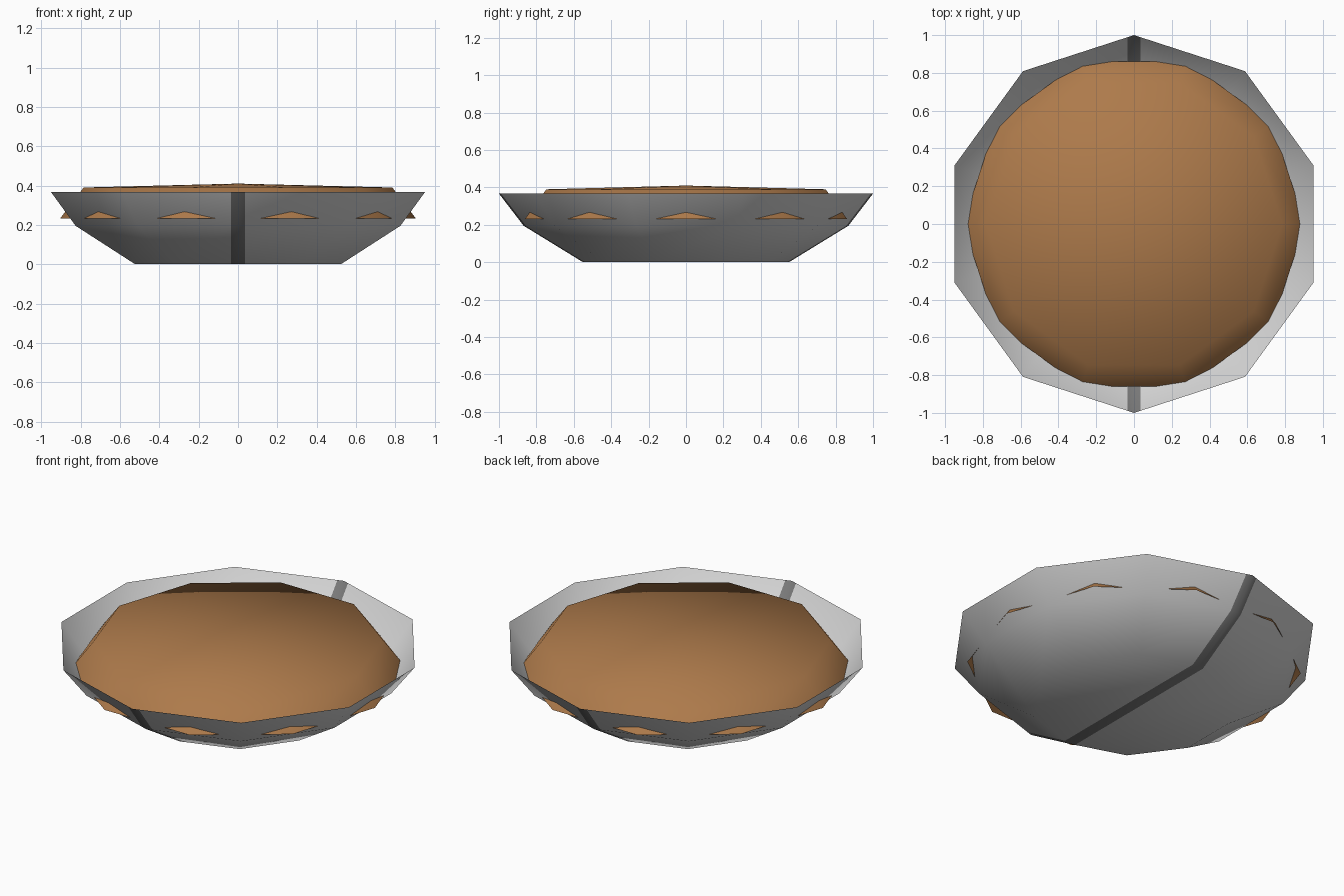
import bpy, bmesh, math

if "Cube" in bpy.data.objects:
    bpy.data.objects.remove(bpy.data.objects["Cube"])

SIDES = 10

def material(name, rgb):
    m = bpy.data.materials.new(name)
    m.diffuse_color = (*rgb, 1)
    m.use_nodes = True
    m.node_tree.nodes["Principled BSDF"].inputs["Base Color"].default_value = m.diffuse_color
    return m

tin_grey = material("tin grey", (0.66, 0.66, 0.66))
dark_grey = material("dark grey", (0.195, 0.195, 0.195))
crust_brown = material("crust brown", (0.42, 0.195, 0.07))

def lathe(bm, profile, start):
    """Join rings of (radius, height); radius 0 closes with a fan."""
    rings = []
    for r, z in profile:
        n = SIDES if r > 0 else 1
        rings.append([bm.verts.new((r * math.cos(start + math.tau * i / SIDES),
                                    r * math.sin(start + math.tau * i / SIDES), z))
                      for i in range(n)])
    for a, b in zip(rings, rings[1:]):
        for i in range(SIDES):
            j = (i + 1) % SIDES
            if len(b) == 1:
                bm.faces.new((a[i], a[j], b[0]))
            else:
                bm.faces.new((a[i], a[j], b[j], b[i]))
    return rings

def finish(bm, name, mats):
    for f in bm.faces:
        f.smooth = True
    me = bpy.data.meshes.new(name)
    bm.to_mesh(me)
    bm.free()
    for m in mats:
        me.materials.append(m)
    ob = bpy.data.objects.new(name, me)
    bpy.context.collection.objects.link(ob)
    return ob

# Thin dish with a flat base and flared sides
bm = bmesh.new()
rings = lathe(bm, [(0.55, 0), (0.868, 0.195), (1.0, 0.367)], math.pi / 2)
bm.faces.new(list(reversed(rings[0])))
# Dark stripe cut across the dish from front to back
for x in (-0.035, 0.035):
    bmesh.ops.bisect_plane(bm, geom=bm.verts[:] + bm.edges[:] + bm.faces[:],
                           plane_co=(x, 0, 0), plane_no=(1, 0, 0))
for f in bm.faces:
    f.material_index = int(abs(f.calc_center_median().x) < 0.035)
finish(bm, "pie_dish", [tin_grey, dark_grey])

# Crust lid: sloped edge poking through the dish sides, shallow peaked top
bm = bmesh.new()
lathe(bm, [(0.905, 0.232), (0.785, 0.39), (0, 0.41)], 0)
finish(bm, "pie_crust", [crust_brown])
